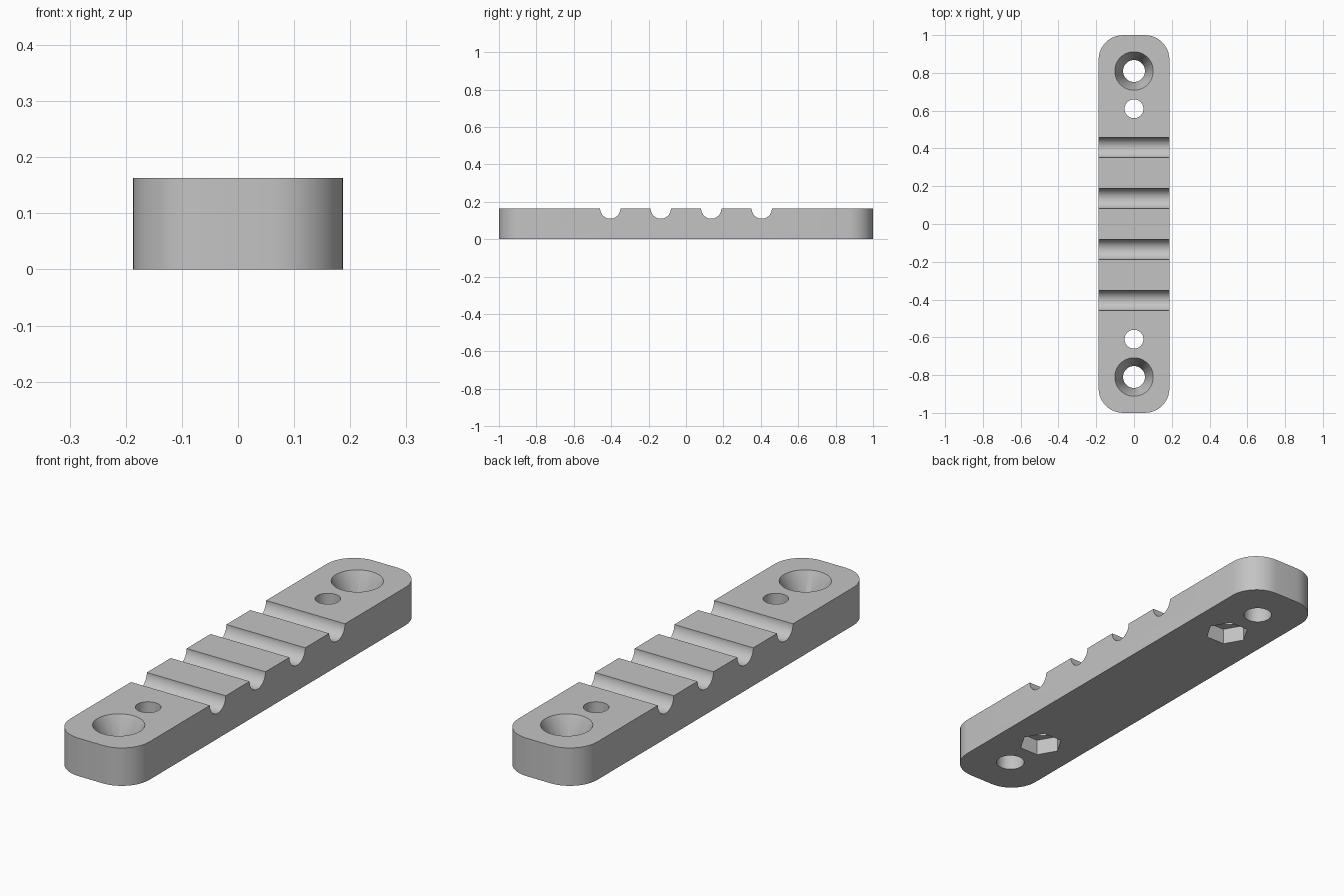
import bpy, bmesh, math
from mathutils import Matrix

cube = bpy.data.objects.get("Cube")
if cube:
    bpy.data.objects.remove(cube, do_unlink=True)

WIDTH, LENGTH, HEIGHT, CORNER = 0.375, 2.0, 0.163, 0.13

grey = bpy.data.materials.new("plain grey")
grey.use_nodes = True
colour = (0.55, 0.55, 0.55, 1)
grey.diffuse_color = colour
grey.node_tree.nodes["Principled BSDF"].inputs["Base Color"].default_value = colour


def add_object(name, bm):
    bmesh.ops.recalc_face_normals(bm, faces=bm.faces)
    mesh = bpy.data.meshes.new(name)
    bm.to_mesh(mesh)
    bm.free()
    mesh.materials.append(grey)
    obj = bpy.data.objects.new(name, mesh)
    bpy.context.collection.objects.link(obj)
    return obj


def cut(target, name, sides, r_low, r_high, depth, matrix):
    """Subtract a cone or prism centred on the matrix origin."""
    bm = bmesh.new()
    bmesh.ops.create_cone(bm, cap_ends=True, segments=sides, radius1=r_low,
                          radius2=r_high, depth=depth, matrix=matrix)
    cutter = add_object(name, bm)
    cutter.hide_render = True
    mod = target.modifiers.new(name, 'BOOLEAN')
    mod.operation, mod.solver, mod.object = 'DIFFERENCE', 'EXACT', cutter
    bpy.context.view_layer.objects.active = target
    bpy.ops.object.modifier_apply(modifier=mod.name)
    bpy.data.objects.remove(cutter, do_unlink=True)


# Bar with rounded upright corners
bm = bmesh.new()
bmesh.ops.create_cube(bm, size=1, matrix=Matrix.Translation((0, 0, HEIGHT / 2))
                      @ Matrix.Diagonal((WIDTH, LENGTH, HEIGHT, 1)))
upright = [e for e in bm.edges if abs(e.verts[0].co.z - e.verts[1].co.z) > HEIGHT / 2]
bmesh.ops.bevel(bm, geom=upright, offset=CORNER, segments=10, profile=0.5, affect='EDGES')
bar = add_object("clamp_bar", bm)

# Round grooves across the top
groove_turn = Matrix.Rotation(math.pi / 2, 4, 'Y') @ Matrix.Rotation(math.pi / 40, 4, 'Z')
for y in (-0.405, -0.135, 0.135, 0.405):
    cut(bar, "groove", 40, 0.054, 0.054, 1,
        Matrix.Translation((0, y, HEIGHT)) @ groove_turn)

# Countersunk screw holes, bolt holes and six-sided nut pockets
SINK, RIM, BORE, SPARE = 0.1, 0.102, 0.058, 0.02
slope = (RIM - BORE) / SINK
for side in (-1, 1):
    screw_y, bolt_y = side * 0.81, side * 0.61
    cut(bar, "screw_hole", 40, BORE, BORE, 1, Matrix.Translation((0, screw_y, 0)))
    cut(bar, "countersink", 40, BORE - slope * SPARE, RIM + slope * SPARE, SINK + 2 * SPARE,
        Matrix.Translation((0, screw_y, HEIGHT - SINK / 2)))
    cut(bar, "bolt_hole", 40, 0.05, 0.05, 1, Matrix.Translation((0, bolt_y, 0)))
    cut(bar, "nut_pocket", 6, 0.09, 0.09, 0.14,
        Matrix.Translation((0, bolt_y, 0)) @ Matrix.Rotation(math.pi / 2, 4, 'Z'))

# Smooth curved walls, keep edges sharp
bpy.ops.object.select_all(action='DESELECT')
bar.select_set(True)
bpy.context.view_layer.objects.active = bar
bpy.ops.object.shade_smooth_by_angle(angle=math.radians(25))
